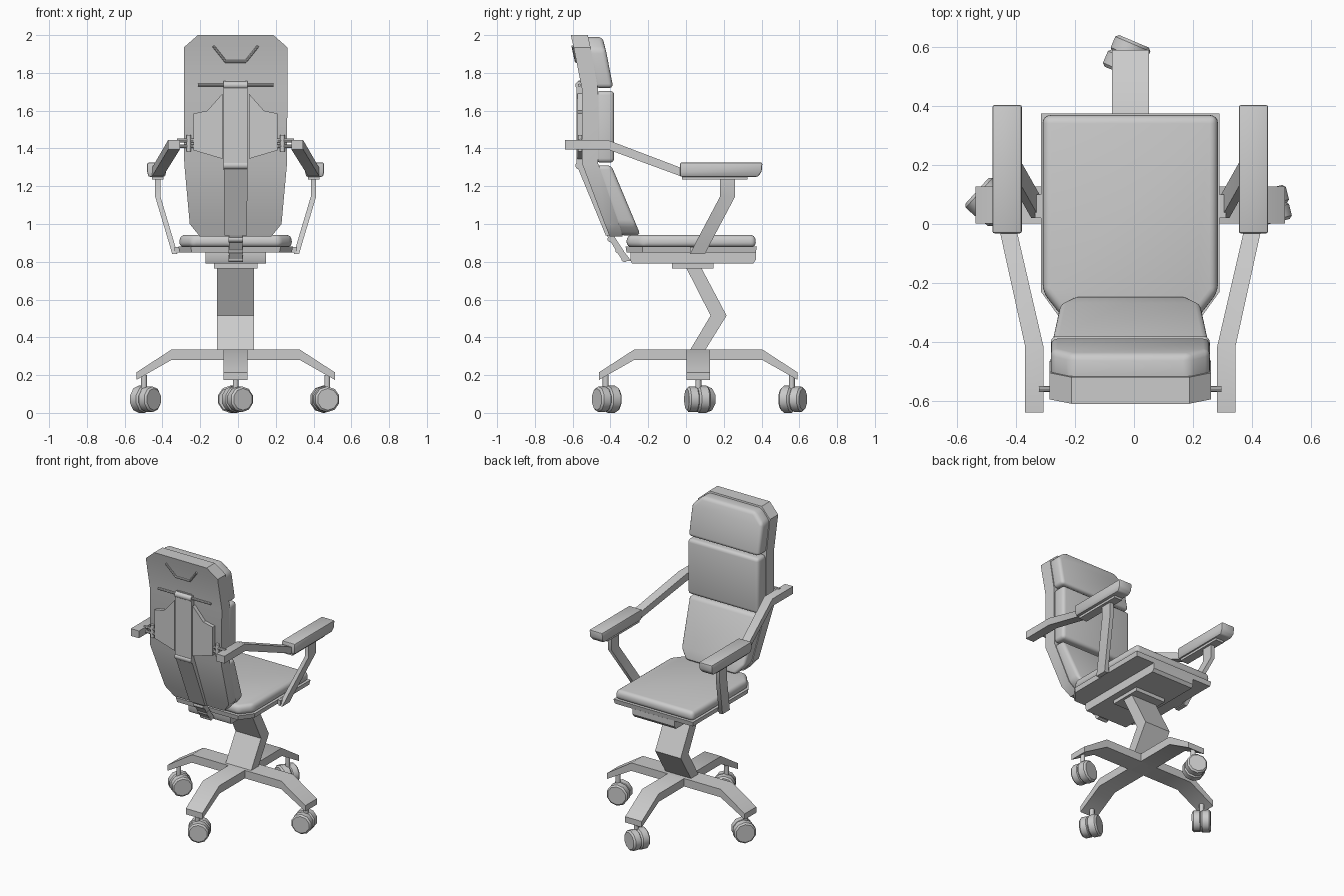
import bpy, bmesh, math
from mathutils import Vector, Matrix

cube = bpy.data.objects.get("Cube")
if cube:
    bpy.data.objects.remove(cube, do_unlink=True)

grey = bpy.data.materials.new("plain grey")
grey.use_nodes = True
grey.diffuse_color = (0.6, 0.6, 0.6, 1)
grey.node_tree.nodes["Principled BSDF"].inputs["Base Color"].default_value = (0.6, 0.6, 0.6, 1)

CX = -0.0125   # symmetry plane
BASE_Y = 0.065  # middle of the five-part base


def finish(name, bm, bevel=0, segments=3, angle=35):
    bmesh.ops.recalc_face_normals(bm, faces=bm.faces)
    if bevel:
        edges = [e for e in bm.edges if e.calc_face_angle(0) > math.radians(20)]
        bmesh.ops.bevel(bm, geom=edges, offset=bevel, segments=segments,
                        affect='EDGES', profile=0.5, clamp_overlap=True)
    bmesh.ops.translate(bm, verts=bm.verts, vec=(CX, 0, 0))
    mesh = bpy.data.meshes.new(name)
    bm.to_mesh(mesh)
    bm.free()
    mesh.materials.append(grey)
    ob = bpy.data.objects.new(name, mesh)
    bpy.context.collection.objects.link(ob)
    bpy.ops.object.select_all(action='DESELECT')
    ob.select_set(True)
    bpy.context.view_layer.objects.active = ob
    bpy.ops.object.shade_smooth_by_angle(angle=math.radians(angle))
    return ob


def loft(name, rings, bevel=0, segments=3):
    """Skin a list of equal-length point rings and cap both ends."""
    bm = bmesh.new()
    rows = [[bm.verts.new(p) for p in ring] for ring in rings]
    n = len(rows[0])
    for a, b in zip(rows, rows[1:]):
        for i in range(n):
            j = (i + 1) % n
            bm.faces.new((a[i], a[j], b[j], b[i]))
    bm.faces.new(rows[0])
    bm.faces.new(rows[-1])
    return finish(name, bm, bevel, segments)


def flat(x, hw, y0, y1, z):
    """Horizontal rectangle."""
    return [(x - hw, y0, z), (x + hw, y0, z), (x + hw, y1, z), (x - hw, y1, z)]


def upright(x, hw, y, z0, z1):
    """Rectangle facing along y."""
    return [(x - hw, y, z0), (x + hw, y, z0), (x + hw, y, z1), (x - hw, y, z1)]


def box(name, x, hw, y0, y1, z0, z1, bevel=0):
    return loft(name, [flat(x, hw, y0, y1, z0), flat(x, hw, y0, y1, z1)], bevel)


def rod(name, a, b, r, sides=10, bevel=0, angle=40):
    a, b = Vector(a), Vector(b)
    d = b - a
    bm = bmesh.new()
    m = Matrix.Translation((a + b) / 2) @ d.to_track_quat('Z', 'Y').to_matrix().to_4x4()
    bmesh.ops.create_cone(bm, cap_ends=True, segments=sides, radius1=r, radius2=r,
                          depth=d.length, matrix=m)
    if bevel:
        rim = [e for e in bm.edges if e.calc_face_angle(0) > math.radians(60)]
        bmesh.ops.bevel(bm, geom=rim, offset=bevel, segments=1, affect='EDGES')
    return finish(name, bm, angle=angle)


# Cross base: one bent beam, repeated at a right angle
beam = [(-0.525, 0.175), (-0.34, 0.28), (0.34, 0.28), (0.525, 0.175),
        (0.525, 0.215), (0.34, 0.335), (-0.34, 0.335), (-0.525, 0.215)]
loft("base_beam_across", [[(u, BASE_Y + s, z) for u, z in beam] for s in (-0.063, 0.063)])
loft("base_beam_along", [[(s, BASE_Y + u, z) for u, z in beam] for s in (-0.063, 0.063)])

# Casters, each swivelled differently
for label, x, y, turn in (("right", -0.485, 0, -42), ("left", 0.485, 0, -76),
                          ("front", 0, -0.49, -62), ("back", 0, 0.495, 67)):
    y += BASE_Y
    rod(label + "_caster_stem", (x, y, 0.11), (x, y, 0.2), 0.016)
    t = math.radians(turn)
    axis = Vector((math.cos(t), math.sin(t), 0))
    trail = Vector((-axis.y, axis.x, 0)) * (0.012 if x <= 0 else -0.012)
    c = Vector((x, y, 0.072)) + trail
    rod(label + "_caster_wheel", c, c + axis * 0.06, 0.068, 10, 0.01)
    rod(label + "_caster_hood", c - axis * 0.058, c + axis * 0.005, 0.072, 10, 0.01)

# Zigzag column and seat mechanism
loft("column", [flat(0, 0.0975, 0.02, 0.1, 0.33), flat(0, 0.0975, 0.13, 0.215, 0.515),
                flat(0, 0.0975, 0.0, 0.08, 0.77)])
box("column_plate", 0, 0.115, -0.075, 0.145, 0.765, 0.792)
loft("seat_mechanism", [flat(0, 0.16, -0.285, 0.355, 0.79), flat(0, 0.16, -0.295, 0.37, 0.81),
                        flat(0, 0.16, -0.295, 0.37, 0.85)])


# Seat board and cushion, with clipped rear corners
def seat_ring(inset, z):
    w, f, b = 0.303 - inset, 0.375 - inset, -0.32 + inset
    return [(-w, f, z), (-w, -0.23, z), (-w + 0.065, b, z),
            (w - 0.065, b, z), (w, -0.23, z), (w, f, z)]


loft("seat_board", [seat_ring(0.006, 0.848), seat_ring(0, 0.88)])
loft("seat_cushion", [seat_ring(0.004, 0.878), seat_ring(0.008, 0.942)], 0.026, 4)

# Backrest shell: clipped top, three leaning sections, tapered bottom
loft("back_shell", [flat(0, 0.19, -0.405, -0.335, 0.935), flat(0, 0.243, -0.43, -0.355, 1.0),
                    flat(0, 0.272, -0.55, -0.465, 1.32), flat(0, 0.274, -0.55, -0.465, 1.71),
                    flat(0, 0.274, -0.595, -0.505, 1.935), flat(0, 0.2, -0.61, -0.52, 2.0)])

# Three padded back cushions
loft("lower_back_cushion", [flat(0, 0.19, -0.35, -0.24, 0.94), flat(0, 0.24, -0.37, -0.265, 1.0),
                            flat(0, 0.268, -0.48, -0.395, 1.31)], 0.022)
loft("middle_back_cushion", [flat(0, 0.27, -0.475, -0.38, 1.325),
                             flat(0, 0.27, -0.475, -0.38, 1.705)], 0.022)
loft("top_back_cushion", [flat(0, 0.27, -0.48, -0.385, 1.72), flat(0, 0.27, -0.525, -0.425, 1.925),
                          flat(0, 0.2, -0.54, -0.442, 1.99)], 0.022)

# Spine on the rear of the shell, running down to the seat
box("spine", 0, 0.063, -0.58, -0.54, 1.31, 1.735)
loft("lower_spine", [flat(0, 0.06, -0.425, -0.395, 0.94), flat(0, 0.063, -0.578, -0.54, 1.31)])
loft("seat_link", [flat(0, 0.036, -0.335, -0.29, 0.805), flat(0, 0.036, -0.365, -0.325, 0.85),
                   flat(0, 0.036, -0.425, -0.39, 0.95)])
for z in (0.815, 0.86, 0.92):
    y = -0.42 + (0.95 - z) * 0.7
    rod("link_pin", (-0.038, y, z), (0.038, y, z), 0.017)
for z in (1.31, 1.735):
    rod("spine_roller", (-0.063, -0.565, z), (0.063, -0.565, z), 0.021, 12)
rod("cross_rail", (-0.2, -0.565, 1.735), (0.2, -0.565, 1.735), 0.008, 8)
box("upper_spine", 0, 0.055, -0.568, -0.54, 1.735, 1.76)
rod("fork_bridge", (-0.055, -0.582, 1.86), (0.055, -0.582, 1.86), 0.007, 8)

wing = [(0.07, 1.345), (0.222, 1.39), (0.222, 1.585), (0.15, 1.6), (0.07, 1.69)]
for side, s in (("right", -1), ("left", 1)):
    # Rear wing plate and fork prong
    loft(side + "_wing_plate", [[(s * x, y, z) for x, z in wing] for y in (-0.575, -0.545)])
    rod(side + "_fork_prong", (s * 0.053, -0.582, 1.86), (s * 0.118, -0.6, 1.942), 0.007, 8)

    # Hinge joining the arm to the wing
    rod(side + "_hinge_pin", (s * 0.248, -0.56, 1.385), (s * 0.248, -0.56, 1.47), 0.013)
    for z in (1.412, 1.442):
        rod(side + "_hinge_link", (s * 0.2, -0.56, z), (s * 0.31, -0.56, z), 0.01, 8)

    # Arm bar, pad, pad plate and support post
    loft(side + "_arm_bar", [upright(s * 0.326, 0.031, -0.64, 1.395, 1.445),
                             upright(s * 0.326, 0.031, -0.415, 1.395, 1.445),
                             upright(s * 0.415, 0.029, -0.02, 1.25, 1.295)])
    loft(side + "_arm_pad", [flat(s * 0.418, 0.044, -0.03, 0.38, 1.25),
                             flat(s * 0.418, 0.05, -0.032, 0.4, 1.275),
                             flat(s * 0.418, 0.05, -0.032, 0.405, 1.325)], 0.008, 2)
    box(side + "_pad_plate", s * 0.413, 0.03, -0.02, 0.325, 1.235, 1.252)
    loft(side + "_arm_post", [flat(s * 0.322, 0.014, 0.02, 0.1, 0.84),
                              flat(s * 0.336, 0.014, 0.045, 0.125, 0.89),
                              flat(s * 0.412, 0.014, 0.18, 0.26, 1.145),
                              flat(s * 0.412, 0.014, 0.18, 0.26, 1.24)])
    box(side + "_post_foot", s * 0.31, 0.014, 0.02, 0.1, 0.848, 0.878)
